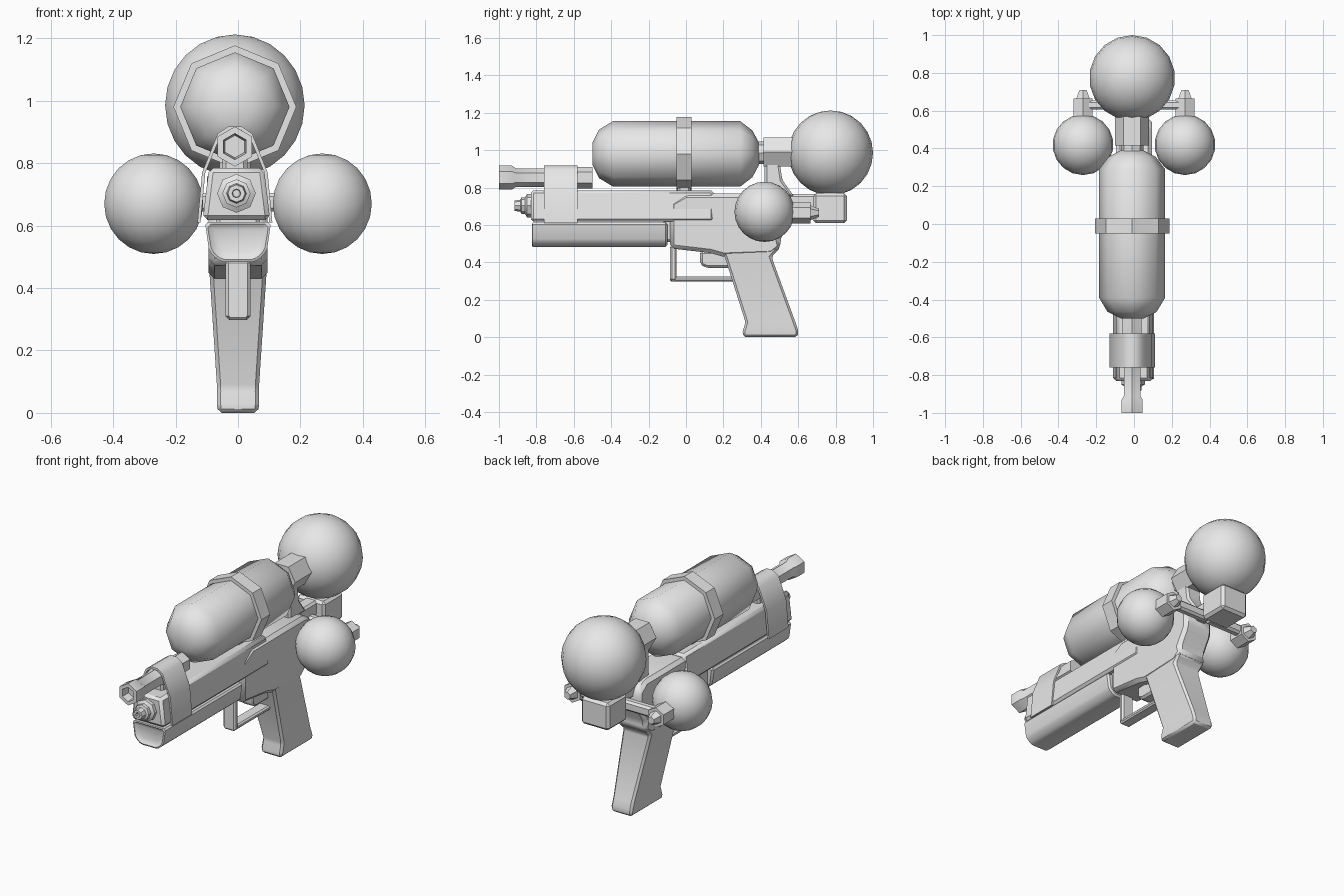
import bpy, bmesh
from math import cos, sin, pi, radians
from mathutils import Matrix

if "Cube" in bpy.data.objects:
    bpy.data.objects.remove(bpy.data.objects["Cube"])

grey = bpy.data.materials.new("plain_grey")
grey.use_nodes = True
grey.diffuse_color = (0.8, 0.8, 0.8, 1)
grey.node_tree.nodes["Principled BSDF"].inputs["Base Color"].default_value = (0.8, 0.8, 0.8, 1)

CX = -0.01  # centre line of the upper parts


def finish(name, bm, bevel=0, angle=35):
    """Clean, bevel and shade a bmesh, then link it as an object."""
    bmesh.ops.remove_doubles(bm, verts=bm.verts, dist=0.0005)
    bmesh.ops.recalc_face_normals(bm, faces=bm.faces)
    if bevel:
        edges = [e for e in bm.edges if e.calc_face_angle(0) > radians(25)]
        bmesh.ops.bevel(bm, geom=edges, offset=bevel, segments=1,
                        affect='EDGES', clamp_overlap=True)
    mesh = bpy.data.meshes.new(name)
    bm.to_mesh(mesh)
    bm.free()
    mesh.materials.append(grey)
    obj = bpy.data.objects.new(name, mesh)
    bpy.context.collection.objects.link(obj)
    bpy.ops.object.select_all(action='DESELECT')
    obj.select_set(True)
    bpy.context.view_layer.objects.active = obj
    bpy.ops.object.shade_smooth_by_angle(angle=radians(angle))
    return obj


def loft(name, rings, bevel=0, angle=35, inset=0):
    """Skin a list of equal-length point rings and cap both ends."""
    bm = bmesh.new()
    rows = [[bm.verts.new(p) for p in ring] for ring in rings]
    n = len(rows[0])
    for a, b in zip(rows, rows[1:]):
        for i in range(n):
            j = (i + 1) % n
            bm.faces.new((a[i], a[j], b[j], b[i]))
    front = bm.faces.new(rows[0])
    bm.faces.new(rows[-1])
    if inset:
        bmesh.ops.recalc_face_normals(bm, faces=bm.faces)
        bmesh.ops.inset_region(bm, faces=[front], thickness=inset, depth=-0.02)
    return finish(name, bm, bevel, angle)


def prism_x(name, outline, half, cx=0, bevel=0.012):
    """Extrude a side outline of (y, z) points across the width."""
    return loft(name, [[(cx + s * half, y, z) for y, z in outline] for s in (-1, 1)], bevel)


def prism_y(name, outline, y0, y1, cx=0, bevel=0.012, inset=0):
    """Extrude a front outline of (x, z) points along the length."""
    return loft(name, [[(cx + x, y, z) for x, z in outline] for y in (y0, y1)], bevel, 35, inset)


def mirrored(half):
    """Complete a front outline given its right half, top to bottom."""
    return half + [(-x, z) for x, z in reversed(half)]


def box(name, x, y, z, bevel=0.012):
    return prism_y(name, [(x[0], z[0]), (x[1], z[0]), (x[1], z[1]), (x[0], z[1])],
                   y[0], y[1], 0, bevel)


def lathe(name, profile, cx, cz, sides, phase=pi / 2, angle=35):
    """Turn a profile of (y, radius) points around a lengthwise axis."""
    bm = bmesh.new()
    rows = []
    for y, r in profile:
        rows.append([bm.verts.new((cx + r * cos(phase + 2 * pi * i / sides), y,
                                   cz + r * sin(phase + 2 * pi * i / sides)))
                     for i in range(sides)])
    for a, b in zip(rows, rows[1:]):
        for i in range(sides):
            j = (i + 1) % sides
            bm.faces.new((a[i], a[j], b[j], b[i]))
    for row, (y, r) in ((rows[0], profile[0]), (rows[-1], profile[-1])):
        if r > 0:
            bm.faces.new(row)
    return finish(name, bm, 0, angle)


def ball(name, centre, radius):
    bm = bmesh.new()
    bmesh.ops.create_uvsphere(bm, u_segments=18, v_segments=12, radius=radius,
                              matrix=Matrix.Translation(centre))
    return finish(name, bm)


# Main tank, its clamp ring and the rear sphere
lathe("main_tank", [(-0.5, 0), (-0.5, 0.06), (-0.465, 0.13), (-0.39, 0.175), (0.29, 0.175),
                    (0.355, 0.125), (0.39, 0.06), (0.39, 0)], CX, 0.98, 8, angle=55)
lathe("tank_ring", [(-0.05, 0.16), (-0.05, 0.197), (0.03, 0.197), (0.03, 0.16)], CX, 0.98, 8)
lathe("tank_neck", [(0.37, 0.06), (0.43, 0.06)], CX, 0.985, 8)
lathe("tank_collar", [(0.415, 0.09), (0.57, 0.09)], CX, 0.99, 6, 0)
ball("rear_sphere", (CX, 0.773, 0.985), 0.227)
box("ring_mount", (-0.05, 0.03), (-0.045, 0.025), (0.76, 0.83))

# Feed pipe from the collar down to the body, and the rear block
prism_x("feed_pipe", [(0.42, 0.94), (0.42, 0.75), (0.58, 0.75), (0.515, 0.84), (0.5, 0.94)],
        0.05, CX)
box("rear_block", (-0.1, 0.08), (0.68, 0.86), (0.61, 0.77), 0.015)
box("rear_link", (-0.05, 0.03), (0.5, 0.7), (0.68, 0.765))

# Side bottles with necks, caps and cross pipes
for side, sx in (("right", -1), ("left", 1)):
    x = sx * 0.27
    ball(side + "_bottle", (x, 0.42, 0.67), 0.161)
    lathe(side + "_bottle_neck", [(0.56, 0.058), (0.665, 0.058)], x, 0.665, 6)
    lathe(side + "_bottle_cap", [(0.66, 0.042), (0.71, 0.022)], x, 0.665, 6)
    box(side + "_cross_pipe", sorted((0, sx * 0.25)), (0.605, 0.655), (0.645, 0.705))

# Receiver body and grip
prism_x("receiver", [(-0.085, 0.72), (-0.085, 0.475), (0.13, 0.45), (0.2, 0.43), (0.46, 0.44),
                     (0.51, 0.48), (0.5, 0.52), (0.56, 0.62), (0.56, 0.72), (0.5, 0.768),
                     (0.0, 0.768)], 0.095, 0, 0.02)
grip_levels = [(0.0, 0.305, 0.595, 0.064), (0.03, 0.303, 0.602, 0.068),
               (0.08, 0.318, 0.585, 0.067), (0.43, 0.207, 0.457, 0.09), (0.48, 0.19, 0.505, 0.095)]
loft("grip", [[(-w, f, z), (w, f, z), (w, b, z), (-w, b, z)] for z, f, b, w in grip_levels], 0.012)

# Upper housing, sliding pump and the joint behind it
prism_y("upper_housing", mirrored([(0.088, 0.785), (0.108, 0.618)]), -0.83, 0.15, CX + 0.005, 0.015)
prism_y("pump", mirrored([(0.106, 0.612), (0.092, 0.515), (0.055, 0.483)]), -0.83, -0.1, 0,
        0.01, 0.025)
box("pump_rod", (-0.07, 0.07), (-0.12, -0.07), (0.51, 0.63))

# Front strap, an open arch around housing and barrel
outer = mirrored([(0.02, 0.918), (0.055, 0.895), (0.105, 0.77), (0.12, 0.61)])
inner = mirrored([(0.02, 0.906), (0.047, 0.885), (0.095, 0.768), (0.11, 0.61)])
half = len(outer) // 2
bm = bmesh.new()
rings = [[bm.verts.new((CX + x, y, z)) for x, z in pts]
         for pts, y in ((outer, -0.76), (outer, -0.58), (inner, -0.58), (inner, -0.76))]
count = len(outer)
for a, b in zip(rings, rings[1:] + rings[:1]):
    for i in range(count):
        j = (i + 1) % count
        if i != half - 1:  # the arch stays open below
            bm.faces.new((a[i], a[j], b[j], b[i]))
for end in (half - 1, half):
    bm.faces.new([ring[end] for ring in rings])
finish("front_strap", bm)

# Upper barrel with a hollow muzzle, and the lower nozzle
lathe("barrel", [(-0.5, 0), (-0.5, 0.058), (-0.72, 0.058), (-0.76, 0.05), (-0.91, 0.05),
                 (-0.93, 0.064), (-1.0, 0.064), (-1.0, 0.042), (-0.95, 0.036), (-0.95, 0)],
      CX, 0.853, 6)
box("barrel_mount", (-0.05, 0.03), (-0.74, -0.6), (0.77, 0.83))
lathe("nozzle", [(-0.82, 0.062), (-0.85, 0.062), (-0.86, 0.045), (-0.88, 0.045), (-0.885, 0.032),
                 (-0.918, 0.028), (-0.918, 0.014), (-0.9, 0.012), (-0.9, 0)], -0.005, 0.703, 8)

# Trigger and its guard
box("guard_front", (-0.04, 0.04), (-0.085, -0.05), (0.3, 0.49), 0.01)
box("guard_bottom", (-0.035, 0.035), (-0.085, 0.26), (0.297, 0.324), 0.008)
prism_x("trigger", [(0.075, 0.46), (0.075, 0.39), (0.11, 0.37), (0.25, 0.37), (0.25, 0.46)],
        0.04, 0, 0.012)
